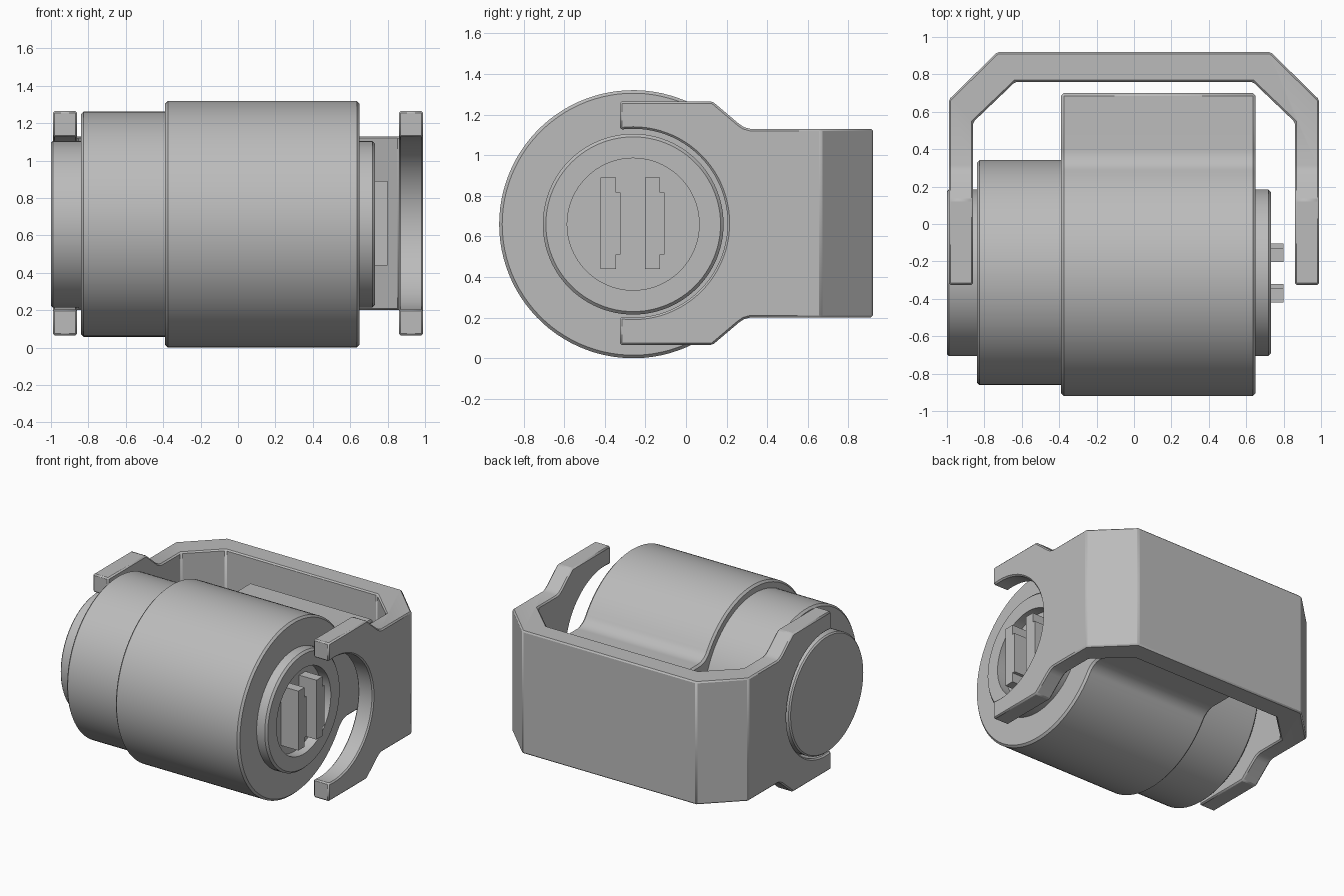
import bpy, bmesh
from math import sin, cos, pi, atan2, sqrt, radians
from mathutils import Vector, Matrix

cube = bpy.data.objects.get("Cube")
if cube:
    bpy.data.objects.remove(cube)

CY, CZ = -0.26, 0.66      # shared cylinder axis, parallel to x
R = 0.66                  # main barrel radius

grey = bpy.data.materials.new("plain grey")
grey.use_nodes = True
grey.diffuse_color = (0.5, 0.5, 0.5, 1)
grey.node_tree.nodes["Principled BSDF"].inputs["Base Color"].default_value = (0.5, 0.5, 0.5, 1)


def make_object(name, bm):
    bmesh.ops.recalc_face_normals(bm, faces=bm.faces)
    mesh = bpy.data.meshes.new(name)
    bm.to_mesh(mesh)
    bm.free()
    mesh.materials.append(grey)
    obj = bpy.data.objects.new(name, mesh)
    bpy.context.collection.objects.link(obj)
    return obj


def smooth(obj):
    bpy.ops.object.select_all(action='DESELECT')
    obj.select_set(True)
    bpy.context.view_layer.objects.active = obj
    bpy.ops.object.shade_smooth_by_angle(angle=radians(25))


def bevel(obj, width):
    mod = obj.modifiers.new("edge bevel", 'BEVEL')
    mod.width = width
    mod.segments = 1
    mod.limit_method = 'ANGLE'
    mod.angle_limit = radians(40)


def prism(name, points, axis, low, high):
    """Extrude a (y, z) outline along x, or an (x, y) outline along z."""
    bm = bmesh.new()
    place = (lambda p: (low, *p)) if axis == 'x' else (lambda p: (*p, low))
    face = bm.faces.new([bm.verts.new(place(p)) for p in points])
    out = bmesh.ops.extrude_face_region(bm, geom=[face])
    step = Vector((high - low, 0, 0)) if axis == 'x' else Vector((0, 0, high - low))
    bmesh.ops.translate(bm, vec=step, verts=[v for v in out["geom"] if isinstance(v, bmesh.types.BMVert)])
    return make_object(name, bm)


def lathe(name, profile, steps=96):
    """Spin an (x, radius) profile around the cylinder axis."""
    bm = bmesh.new()
    verts = [bm.verts.new((x, CY, CZ + r)) for x, r in profile]
    edges = [bm.edges.new(pair) for pair in zip(verts, verts[1:])]
    bmesh.ops.spin(bm, geom=verts + edges, cent=(0, CY, CZ), axis=(1, 0, 0),
                   angle=2 * pi, steps=steps, use_merge=True)
    bmesh.ops.remove_doubles(bm, verts=bm.verts, dist=0.0001)
    obj = make_object(name, bm)
    smooth(obj)
    return obj


def arc(cy, cz, r, a0, a1, n):
    return [(cy + r * cos(a0 + (a1 - a0) * i / n), cz + r * sin(a0 + (a1 - a0) * i / n))
            for i in range(n + 1)]


# Main barrel: round front, filleted into a flat block at the back
half, fillet = 0.31, 0.13
dz = half + fillet
dy = sqrt((R + fillet) ** 2 - dz ** 2)
t = atan2(dz, dy)
outline = [(0.70, CZ + half)]
outline += arc(CY + dy, CZ + dz, fillet, -pi / 2, t - pi, 10)
outline += arc(CY, CZ, R, t, 2 * pi - t, 80)[1:]
outline += arc(CY + dy, CZ - dz, fillet, pi - t, pi / 2, 10)[1:]
outline += [(0.70, CZ - half)]
barrel = prism("main_barrel", outline, 'x', -0.39, 0.65)
bevel(barrel, 0.015)
smooth(barrel)

# Stepped sleeve and closed end cap
lathe("stepped_sleeve", [(-0.38, 0), (-0.38, 0.602), (-0.825, 0.602), (-0.84, 0.587), (-0.84, 0)])
lathe("end_cap", [(-0.83, 0), (-0.83, 0.445), (-0.99, 0.445), (-1.0, 0.435), (-1.0, 0)])

# Socket collar with a recessed floor
lathe("socket_collar", [(0.64, 0), (0.64, 0.445), (0.718, 0.445), (0.733, 0.43),
                        (0.733, 0.325), (0.655, 0.325), (0.655, 0)])

# Two stepped contact prongs
for i, y in enumerate((-0.42, -0.203)):
    w, s = y + 0.075, y + 0.098
    prism(f"contact_prong_{i + 1}",
          [(y, 0.44), (w, 0.44), (w, 0.51), (s, 0.51), (s, 0.815), (w, 0.815), (w, 0.89), (y, 0.89)],
          'x', 0.645, 0.80)

# Bracket: U-shaped plan trimmed by the forked side outline
half_plan = [(0.73, 0.92), (0.99, 0.665), (0.99, -0.325), (0.86, -0.325), (0.86, 0.545), (0.635, 0.76)]
plan = half_plan + [(-x, y) for x, y in reversed(half_plan)]
bracket = prism("bracket", plan, 'z', 0.0, 1.4)

end = atan2(0.46, -0.065)
upper = [(1.0, 1.13), (0.315, 1.13), (0.285, 1.138), (0.26, 1.155), (0.13, 1.265), (-0.4, 1.265)]
lower = [(y, 2 * CZ + 0.01 - z) for y, z in reversed(upper)]
hole = arc(CY, CZ + 0.005, 0.465, -end, end, 48)
side = upper + [(-0.4, 0.06 + 1.065)] + hole[::-1] + [(-0.4, 0.205)] + lower
trimmer = prism("bracket_trimmer", side, 'x', -1.2, 1.2)
trimmer.hide_render = True

trim = bracket.modifiers.new("side outline", 'BOOLEAN')
trim.operation = 'INTERSECT'
trim.solver = 'EXACT'
trim.object = trimmer
bpy.context.view_layer.objects.active = bracket
bpy.ops.object.modifier_apply(modifier=trim.name)
bpy.data.objects.remove(trimmer)
bevel(bracket, 0.01)
smooth(bracket)
